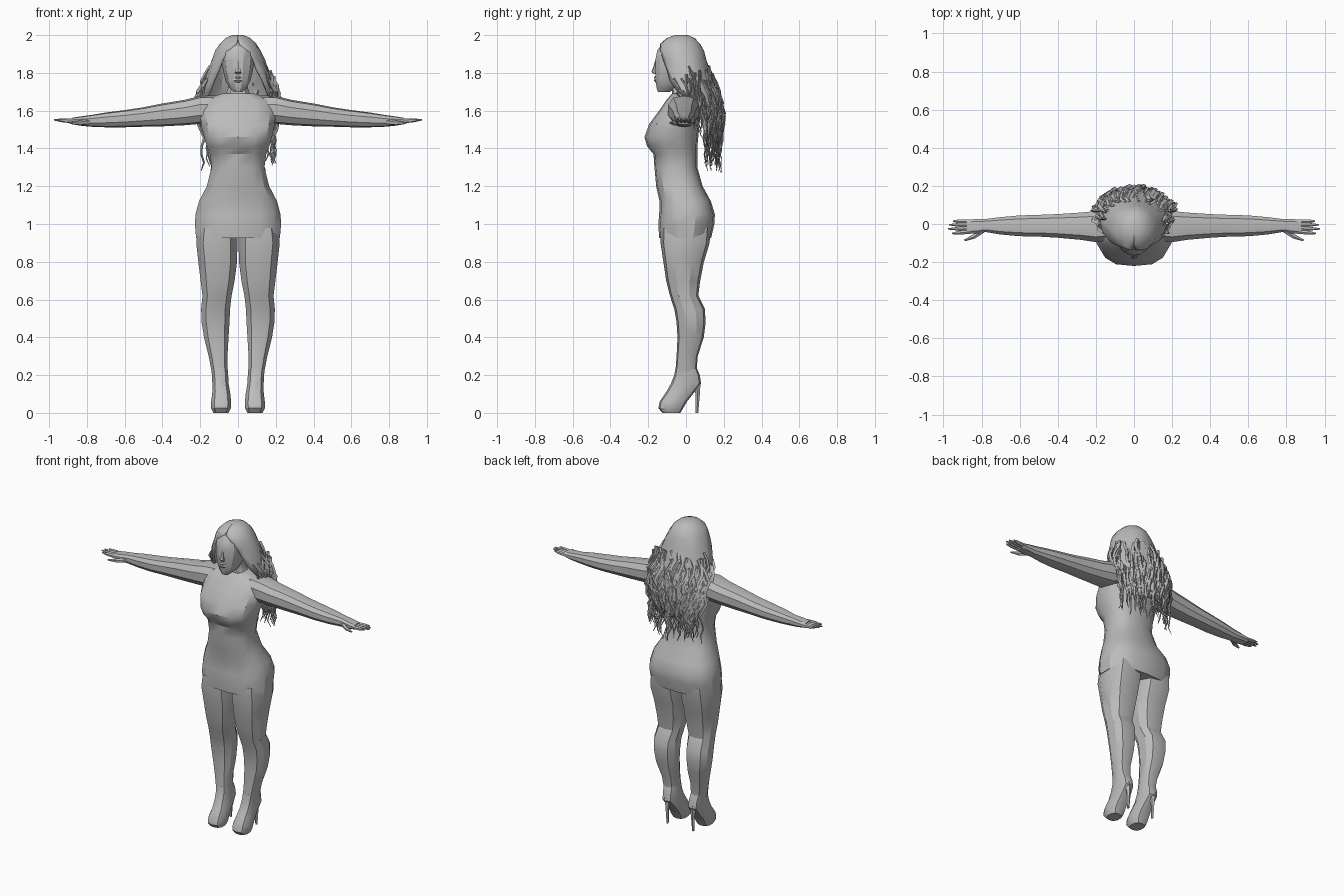
import bpy, bmesh, math, random
from mathutils import Vector

if "Cube" in bpy.data.objects:
    bpy.data.objects.remove(bpy.data.objects["Cube"])

random.seed(4)
grey = bpy.data.materials.new("plain grey")
grey.diffuse_color = (0.5, 0.5, 0.5, 1)
grey.use_nodes = True
grey.node_tree.nodes["Principled BSDF"].inputs["Base Color"].default_value = grey.diffuse_color


def finish(name, bm, angle=32):
    bmesh.ops.recalc_face_normals(bm, faces=bm.faces)
    me = bpy.data.meshes.new(name)
    bm.to_mesh(me)
    bm.free()
    me.materials.append(grey)
    ob = bpy.data.objects.new(name, me)
    bpy.context.collection.objects.link(ob)
    bpy.ops.object.select_all(action='DESELECT')
    ob.select_set(True)
    bpy.context.view_layer.objects.active = ob
    bpy.ops.object.shade_smooth_by_angle(angle=math.radians(angle))
    return ob


def spow(v, p):
    return math.copysign(abs(v) ** p, v)


def add_loft(bm, rings, n=12, axis='z', power=0.85):
    """Rings are (position along axis, a0, a1, b0, b1) bounding boxes of rounded sections."""
    loops = []
    for t, a0, a1, b0, b1 in rings:
        loop = []
        for i in range(n):
            w = 2 * math.pi * (i + 0.5) / n
            k = 1 / math.cos(math.pi / n) ** power
            a = (a0 + a1) / 2 + (a1 - a0) / 2 * min(1, max(-1, k * spow(math.cos(w), power)))
            b = (b0 + b1) / 2 + (b1 - b0) / 2 * min(1, max(-1, k * spow(math.sin(w), power)))
            loop.append(bm.verts.new((a, b, t) if axis == 'z' else (t, a, b)))
        loops.append(loop)
    for lo, hi in zip(loops, loops[1:]):
        for i in range(n):
            j = (i + 1) % n
            bm.faces.new((lo[i], lo[j], hi[j], hi[i]))
    bm.faces.new(loops[0][::-1])
    bm.faces.new(loops[-1])


def add_tube(bm, pts, radii, n=5, flat=1.0):
    """Tapered tube through points."""
    loops = []
    for i, p in enumerate(pts):
        d = (pts[min(i + 1, len(pts) - 1)] - pts[max(i - 1, 0)]).normalized()
        u = d.cross(Vector((0, 1, 0.1))).normalized()
        v = d.cross(u)
        loops.append([bm.verts.new(p + radii[i] * (u * math.cos(2 * math.pi * k / n)
                     + v * flat * math.sin(2 * math.pi * k / n))) for k in range(n)])
    for lo, hi in zip(loops, loops[1:]):
        for k in range(n):
            bm.faces.new((lo[k], lo[(k + 1) % n], hi[(k + 1) % n], hi[k]))
    bm.faces.new(loops[0][::-1])
    bm.faces.new(loops[-1])


def mirrored(ob):
    m = ob.modifiers.new("mirror", 'MIRROR')
    m.use_axis[0] = True
    m.use_mirror_merge = False
    return ob


# dress: hem, hips, waist, bust, shoulders (z, half width, front, back)
body = [(0.925, .222, -.142, .133), (1.0, .228, -.147, .15), (1.05, .225, -.142, .153),
        (1.12, .207, -.14, .132), (1.2, .165, -.158, .088), (1.3, .14, -.167, .06),
        (1.37, .15, -.172, .06), (1.41, .165, -.205, .06), (1.46, .18, -.22, .065),
        (1.53, .196, -.195, .072), (1.6, .2, -.142, .08), (1.655, .18, -.105, .075),
        (1.69, .09, -.075, .06)]
bm = bmesh.new()
add_loft(bm, [(z, -w, w, f, b) for z, w, f, b in body], 14, power=0.8)
finish("dress", bm)

# legs running down into pointed high heeled shoes
bm = bmesh.new()
add_loft(bm, [(0.98, .003, .212, -.132, .13), (.9, .003, .221, -.135, .125),
              (.8, .005, .21, -.12, .095), (.7, .018, .198, -.105, .075),
              (.62, .034, .188, -.085, .065), (.55, .042, .195, -.062, .1),
              (.48, .045, .193, -.05, .104), (.4, .05, .18, -.045, .094),
              (.3, .056, .155, -.05, .062), (.22, .055, .14, -.056, .056)], 10)
mirrored(finish("leg", bm))
bm = bmesh.new()
add_loft(bm, [(.24, .055, .142, -.055, .056), (.2, .052, .138, -.062, .073),
              (.155, .05, .136, -.08, .08), (.11, .042, .136, -.105, .045),
              (.06, .036, .142, -.14, .005), (.025, .037, .142, -.146, -.015),
              (.0, .05, .13, -.125, -.03)], 10)
mirrored(finish("shoe", bm))
bm = bmesh.new()
add_tube(bm, [Vector((.094, .055, .17)), Vector((.094, .062, .1)), Vector((.094, .058, 0))],
         [.024, .012, .007])
mirrored(finish("stiletto_heel", bm))

# arm with flat palm, fingers and thumb
bm = bmesh.new()
add_loft(bm, [(.12, -.085, .07, 1.53, 1.68), (.2, -.095, .068, 1.53, 1.678),
              (.28, -.083, .06, 1.523, 1.658), (.4, -.072, .052, 1.517, 1.638),
              (.5, -.066, .048, 1.515, 1.618), (.6, -.064, .045, 1.512, 1.603),
              (.7, -.055, .036, 1.512, 1.59), (.78, -.042, .026, 1.515, 1.577),
              (.83, -.05, .026, 1.52, 1.57), (.88, -.052, .022, 1.528, 1.562)],
         10, 'x')
mirrored(finish("arm", bm))
bm = bmesh.new()
for y0, y1, tip in [(.013, .015, .95), (-.005, -.004, .97), (-.023, -.026, .975), (-.041, -.05, .955)]:
    add_tube(bm, [Vector((.86, y0, 1.545)), Vector((.92, (y0 + y1) / 2, 1.548)),
                  Vector((tip, y1, 1.552))], [.012, .011, .004], 6)
add_tube(bm, [Vector((.79, -.03, 1.54)), Vector((.84, -.066, 1.535)), Vector((.89, -.086, 1.535))],
         [.016, .013, .005], 6)
mirrored(finish("fingers", bm))

# neck and head
bm = bmesh.new()
add_loft(bm, [(1.64, -.1, .1, -.085, .06), (1.69, -.062, .062, -.075, .045),
              (1.73, -.05, .05, -.075, .035), (1.8, -.05, .05, -.08, .035)], 10)
finish("neck", bm)
skull = [(1.698, .022, -.148, -.09), (1.72, .045, -.156, -.04), (1.76, .066, -.161, 0),
         (1.81, .079, -.163, .03), (1.87, .086, -.162, .05), (1.92, .082, -.152, .06),
         (1.965, .05, -.115, .045)]
bm = bmesh.new()
add_loft(bm, [(z, -w, w, f, b) for z, w, f, b in skull], 12)
finish("head", bm)

# nose wedge and lips
bm = bmesh.new()
add_loft(bm, [(1.795, -.014, .014, -.17, -.15), (1.805, -.016, .016, -.183, -.15),
              (1.83, -.009, .009, -.174, -.15), (1.865, -.006, .006, -.163, -.15)], 6)
finish("nose", bm)
bm = bmesh.new()
add_loft(bm, [(1.75, -.012, .012, -.163, -.14), (1.76, -.024, .024, -.17, -.14),
              (1.767, -.026, .026, -.166, -.14), (1.775, -.02, .02, -.17, -.14),
              (1.783, -.008, .008, -.163, -.14)], 8)
finish("lips", bm)

# hair envelope: z, half width, front, back, half angle of the opening round the face
hair = [(2.0, .03, -.06, .01, 0), (1.985, .065, -.1, .045, 0), (1.955, .097, -.135, .075, 4),
        (1.92, .118, -.15, .095, 24), (1.87, .14, -.145, .108, 36), (1.82, .155, -.14, .122, 42),
        (1.76, .172, -.13, .14, 48), (1.7, .185, -.11, .162, 58), (1.64, .188, -.08, .18, 80),
        (1.57, .18, -.04, .188, 105), (1.5, .165, -.02, .185, 118), (1.43, .15, 0, .175, 128)]


def envelope(z):
    for a, b in zip(hair, hair[1:]):
        if z >= b[0]:
            t = (a[0] - z) / (a[0] - b[0])
            return [p + (q - p) * t for p, q in zip(a, b)]
    return list(hair[-1])


def hair_point(z, ang, scale=1.0):
    _, w, f, b, _ = envelope(z)
    return Vector((w * scale * math.sin(ang),
                   (f + b) / 2 - (b - f) / 2 * scale * math.cos(ang), z))


# main mass of hair, open at the face, with alternating ridges
bm = bmesh.new()
cols = 26
rows = []
for r, h in enumerate(hair):
    a0 = math.radians(h[4])
    row = []
    for i in range(cols + 1):
        ang = a0 + (2 * math.pi - 2 * a0) * i / cols
        bump = 1 + min(r, 6) * 0.007 * random.uniform(-1, 1)
        row.append(bm.verts.new(hair_point(h[0], ang, bump)))
    rows.append(row)
for lo, hi in zip(rows, rows[1:]):
    for i in range(cols):
        bm.faces.new((lo[i], hi[i], hi[i + 1], lo[i + 1]))
bm.faces.new(rows[0][:cols])
ob = finish("hair_cap", bm, 28)
sol = ob.modifiers.new("thickness", 'SOLIDIFY')
sol.thickness = 0.014
sol.offset = -1

# wavy locks hanging over the back and beside the face
bm = bmesh.new()
for k in range(120):
    side = k % 6 == 0
    ang = math.radians(random.uniform(62, 95) if side else random.uniform(98, 180))
    ang *= 1 if (k // 6 + k) % 2 else -1
    top = random.uniform(1.6, 1.84)
    end = random.uniform(1.5, 1.6) if side else random.uniform(1.27, 1.48)
    end = min(end, top - 0.16)
    if k % 12 == 5:
        ang = math.copysign(math.radians(102), ang)
        end = random.uniform(1.31, 1.4)
    steps = max(5, int((top - end) / 0.04))
    size = random.uniform(0.009, 0.016)
    phase, lift = random.uniform(0, 6.3), random.uniform(0.99, 1.1)
    pts, radii = [], []
    for s in range(steps + 1):
        t = s / steps
        p = hair_point(top + (end - top) * t, ang, lift)
        p.x += 0.011 * math.sin(phase + s * 1.9)
        p.y += 0.009 * math.cos(phase + s * 1.6)
        if abs(ang) > 1.75 and abs(ang) < 1.8:
            p.x += math.copysign(0.035 * t, ang)
            p.y = max(p.y, 0.07)
        pts.append(p)
        radii.append(size * (0.35 + 0.65 * math.sin(math.pi * min(1, t + 0.25))) if t < 1 else 0.002)
    add_tube(bm, pts, radii, 4, 0.6)
finish("hair_locks", bm, 25)
